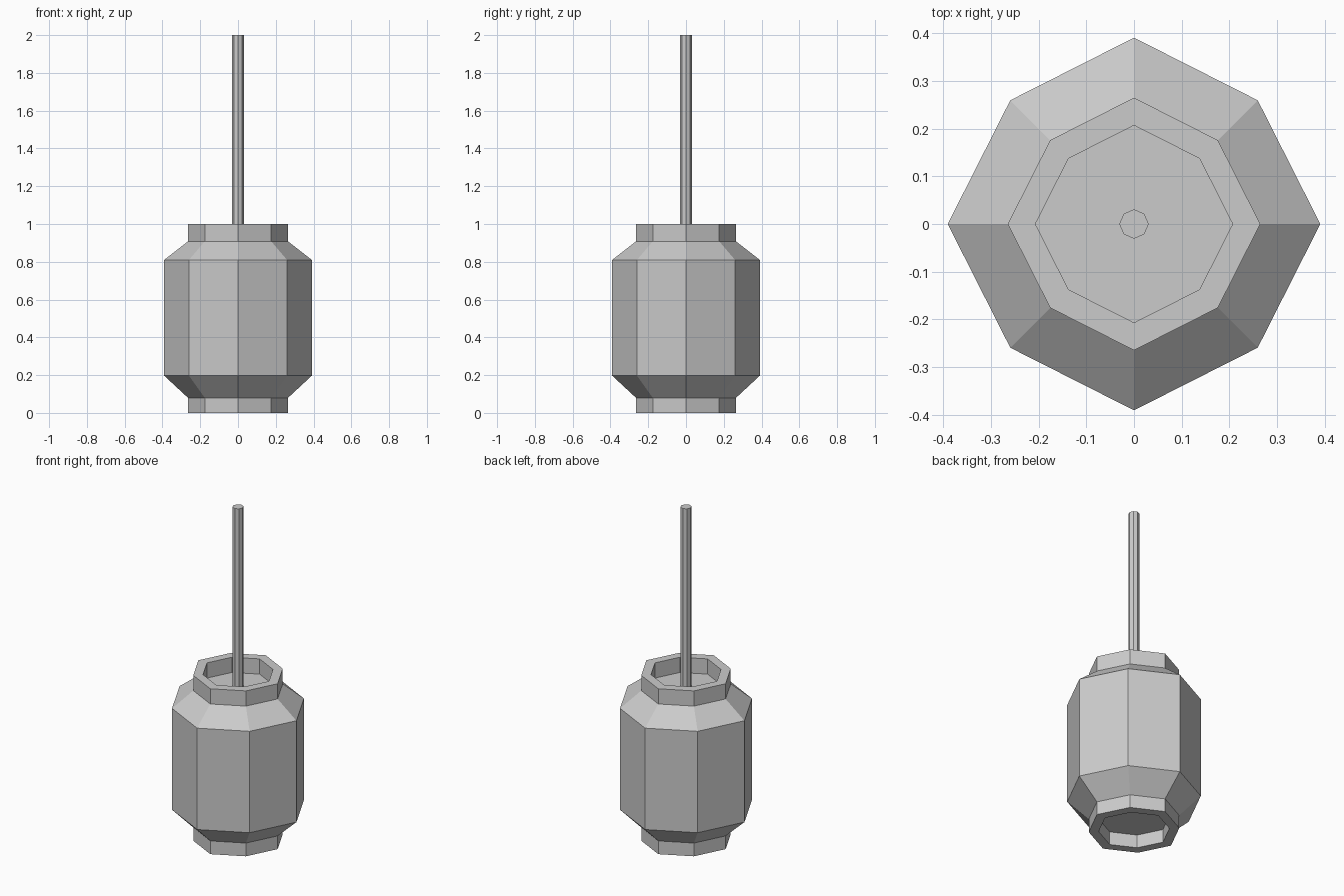
import bpy, bmesh

if "Cube" in bpy.data.objects:
    bpy.data.objects.remove(bpy.data.objects["Cube"])


def lathe(name, profile, k):
    """Sweep (radius, z) points round a slightly pinched octagon and cap both ends."""
    unit = [(1, 0), (k, k), (0, 1), (-k, k), (-1, 0), (-k, -k), (0, -1), (k, -k)]
    bm = bmesh.new()
    rings = [[bm.verts.new((r * x, r * y, z)) for x, y in unit] for r, z in profile]
    for a, b in zip(rings, rings[1:]):
        for i in range(8):
            j = (i + 1) % 8
            bm.faces.new((a[i], a[j], b[j], b[i]))
    bm.faces.new(rings[0][::-1])
    bm.faces.new(rings[-1])
    bmesh.ops.recalc_face_normals(bm, faces=bm.faces)
    mesh = bpy.data.meshes.new(name)
    bm.to_mesh(mesh)
    bm.free()
    obj = bpy.data.objects.new(name, mesh)
    bpy.context.collection.objects.link(obj)
    return obj


# Canister body with recessed collars at the bottom and top
lathe("canister_body", [
    (0.207, 0.08), (0.207, 0.0), (0.265, 0.0), (0.265, 0.08),
    (0.391, 0.197), (0.391, 0.81),
    (0.265, 0.908), (0.265, 1.0), (0.207, 1.0), (0.207, 0.908),
], 0.664)

# Thin rod rising from the top recess
lathe("rod", [(0.031, 0.908), (0.031, 2.0)], 0.69)
